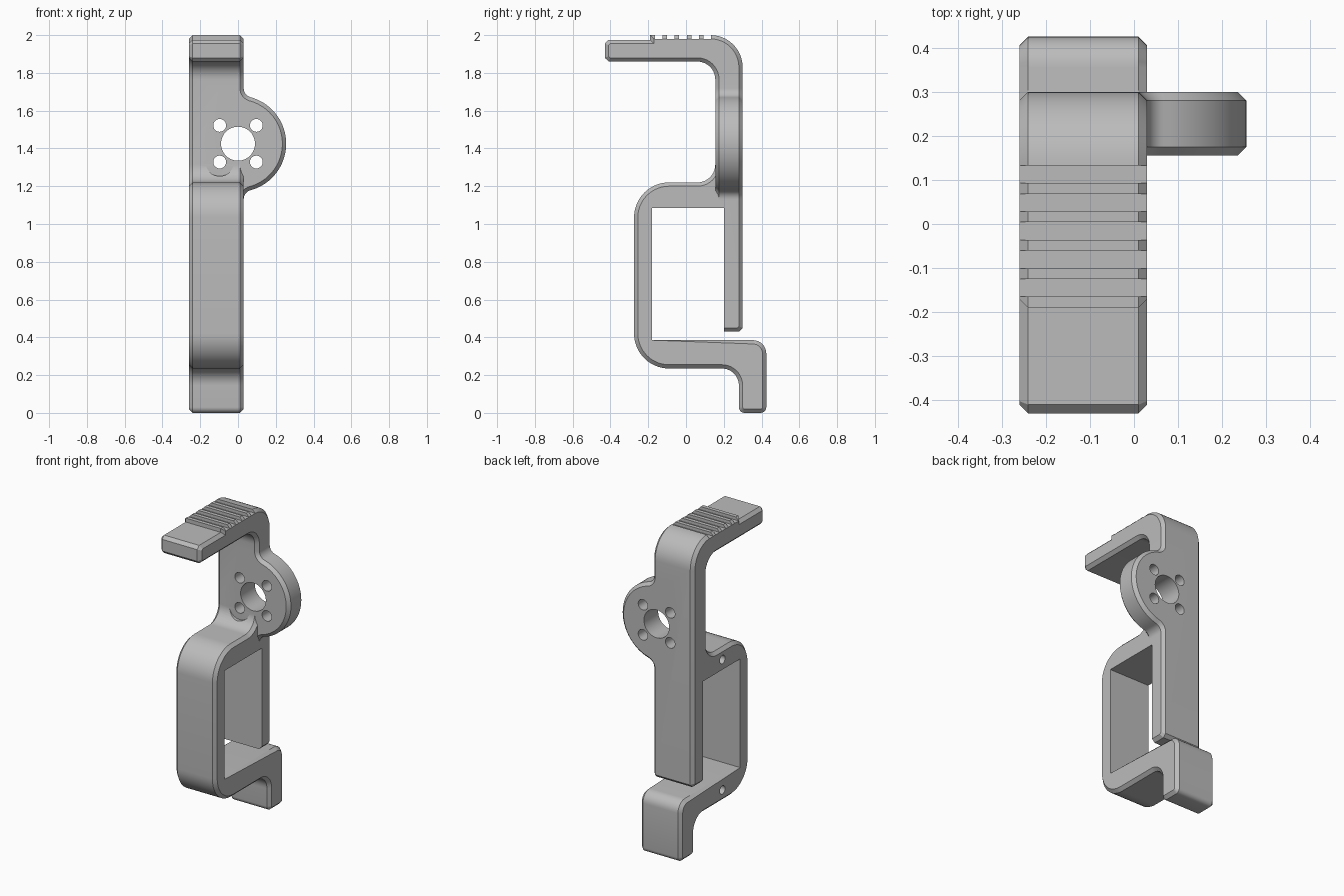
import bpy, bmesh, math
from mathutils import Vector

cube = bpy.data.objects.get("Cube")
if cube:
    bpy.data.objects.remove(cube)

CHAMFER = 0.02
X_MIN, X_MAX = -0.26, 0.03        # width of the bracket
FRONT, BACK = 0.155, 0.30         # thickness of the upper stem
HUB_Z, HUB_R = 1.425, 0.255

grey = bpy.data.materials.new("plain grey")
grey.use_nodes = True
colour = (0.5, 0.5, 0.5, 1)
grey.diffuse_color = colour
grey.node_tree.nodes["Principled BSDF"].inputs["Base Color"].default_value = colour


def round_corners(corners):
    """Turn (u, v, radius, steps, chamfer_next) corners into points and edge flags."""
    points, flags = [], []
    for i, (u, v, radius, steps, flag) in enumerate(corners):
        p = Vector((u, v))
        before, after = corners[i - 1], corners[(i + 1) % len(corners)]
        if not radius:
            points.append(p)
            flags.append(flag)
            continue
        a = (Vector(before[:2]) - p).normalized()
        b = (Vector(after[:2]) - p).normalized()
        centre = p + (a + b) * radius
        for k in range(steps + 1):
            t = k / steps * math.pi / 2
            points.append(centre - b * radius * math.cos(t) - a * radius * math.sin(t))
            flags.append(flag if k == steps else True)
    return points, flags


def prism(name, points, flags, place, low, high):
    """Extrude a closed outline and chamfer the flagged rim edges."""
    bm = bmesh.new()
    rims = [[bm.verts.new(place(p, d)) for p in points] for d in (low, high)]
    n = len(points)
    for rim in rims:
        bm.faces.new(rim)
    for i in range(n):
        j = (i + 1) % n
        bm.faces.new((rims[0][i], rims[0][j], rims[1][j], rims[1][i]))
    bmesh.ops.recalc_face_normals(bm, faces=bm.faces)
    edges = [bm.edges.get((rim[i], rim[(i + 1) % n]))
             for rim in rims for i in range(n) if flags[i]]
    if edges:
        bmesh.ops.bevel(bm, geom=edges, offset=CHAMFER, segments=1,
                        affect='EDGES', clamp_overlap=False)
    bmesh.ops.recalc_face_normals(bm, faces=bm.faces)
    mesh = bpy.data.meshes.new(name)
    bm.to_mesh(mesh)
    bm.free()
    mesh.materials.append(grey)
    obj = bpy.data.objects.new(name, mesh)
    bpy.context.collection.objects.link(obj)
    return obj


def along_x(p, d):
    return (d, p[0], p[1])


def along_y(p, d):
    return (p[0], d, p[1])


def circle(u, v, radius, steps=40):
    turns = [2 * math.pi * k / steps for k in range(steps)]
    return [Vector((u + radius * math.cos(t), v + radius * math.sin(t))) for t in turns]


def combine(target, tool, operation):
    mod = target.modifiers.new("combine", 'BOOLEAN')
    mod.operation, mod.solver, mod.object = operation, 'EXACT', tool
    bpy.context.view_layer.objects.active = target
    bpy.ops.object.modifier_apply(modifier=mod.name)
    bpy.data.objects.remove(tool)


def cut(points, place, low, high):
    combine(bracket, prism("cutter", points, [False] * len(points), place, low, high),
            'DIFFERENCE')


# Bracket: side outline with hook, stem, open frame and foot
outline = [
    (-0.43, 1.975, 0.02, 1, True), (-0.19, 1.975, 0, 0, True), (-0.19, 2.0, 0, 0, True),
    (BACK, 2.0, 0.17, 12, True), (BACK, 0.43, 0.02, 1, True),
    (0.2, 0.43, 0, 0, False), (0.2, 1.085, 0, 0, False),
    (-0.18, 1.085, 0, 0, False), (-0.18, 0.385, 0, 0, True),
    (0.425, 0.385, 0.07, 8, True), (0.425, 0, 0.03, 5, True), (0.28, 0, 0.03, 5, True),
    (0.28, 0.235, 0.09, 10, True), (-0.275, 0.235, 0.185, 14, True),
    (-0.275, 1.22, 0.185, 14, True), (FRONT, 1.22, 0.095, 10, True),
    (FRONT, 1.86, 0.095, 10, True), (-0.43, 1.86, 0.02, 1, True),
]
bracket = prism("bracket", *round_corners(outline), along_x, X_MIN, X_MAX)

# Round hub with blended corners where it leaves the stem
blend = 0.05
reach = HUB_R + blend
side = X_MAX + blend
angle = math.acos(side / reach)
rise = reach * math.sin(angle)
upper = [Vector((side + blend * math.cos(math.pi + angle * k / 8),
                 rise + blend * math.sin(math.pi + angle * k / 8))) for k in range(8)]
rim = [Vector((HUB_R * math.cos(angle * (1 - k / 20)),
               HUB_R * math.sin(angle * (1 - k / 20)))) for k in range(41)]
lower = [Vector((p.x, -p.y)) for p in reversed(upper)]
contour = [Vector((-0.1, rise))] + upper + rim + lower + [Vector((-0.1, -rise))]
contour = [p + Vector((0, HUB_Z)) for p in contour]
flags = [0 < i < len(contour) - 2 for i in range(len(contour))]
combine(bracket, prism("hub", contour, flags, along_y, FRONT, BACK), 'UNION')

# Shaft hole, four bolt holes and the clearance for the lower bolt heads
cut(circle(0, HUB_Z, 0.09), along_y, 0, 0.5)
for sx in (-1, 1):
    for sz in (-1, 1):
        cut(circle(sx * 0.097, HUB_Z + sz * 0.097, 0.034, 24), along_y, 0, 0.5)
    cut(circle(sx * 0.097, HUB_Z - 0.097, 0.075), along_y, 0, FRONT - 0.0005)

# Blind screw holes in the side of the frame
for z in (1.15, 0.31):
    cut(circle(0, z, 0.027, 20), along_x, X_MIN - 0.1, X_MIN + 0.2)

# Grip grooves across the hook
for k in range(5):
    y = -0.165 + 0.0645 * k
    groove = [Vector(c) for c in ((y, 1.98), (y + 0.04, 1.98), (y + 0.04, 2.1), (y, 2.1))]
    cut(groove, along_x, X_MIN - 0.1, X_MAX + 0.1)

bpy.ops.object.select_all(action='DESELECT')
bracket.select_set(True)
bpy.context.view_layer.objects.active = bracket
bpy.ops.object.shade_smooth_by_angle(angle=math.radians(25))
